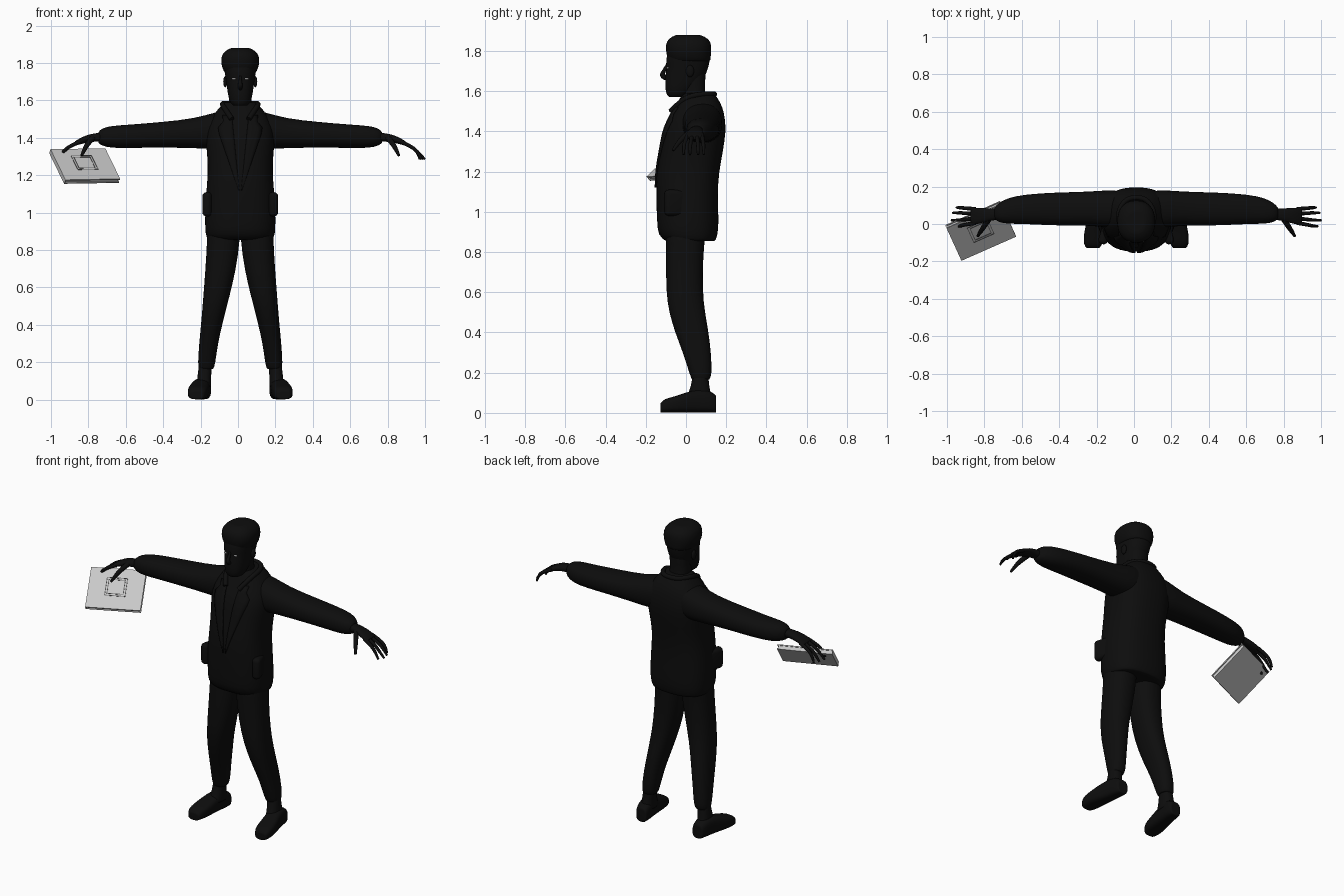
import bpy, bmesh, math
from mathutils import Vector, Matrix

if "Cube" in bpy.data.objects:
    bpy.data.objects.remove(bpy.data.objects["Cube"])

MID = 0.012  # body centre line; the book pushes it off zero


def material(name, level):
    mat = bpy.data.materials.new(name)
    mat.use_nodes = True
    colour = (level, level, level, 1)
    mat.diffuse_color = colour
    mat.node_tree.nodes["Principled BSDF"].inputs["Base Color"].default_value = colour
    return mat


BLACK = material("cloth_black", 0.004)
WHITE = material("eye_white", 0.85)
GREY = material("book_grey", 0.58)
DARK = material("book_line_grey", 0.15)


def finish(name, bm, mat, smooth=True):
    bmesh.ops.recalc_face_normals(bm, faces=bm.faces)
    mesh = bpy.data.meshes.new(name)
    bm.to_mesh(mesh)
    bm.free()
    mesh.materials.append(mat)
    mesh.polygons.foreach_set("use_smooth", [smooth] * len(mesh.polygons))
    obj = bpy.data.objects.new(name, mesh)
    bpy.context.collection.objects.link(obj)
    return obj


def loft(name, rings, axis, mat=BLACK, power=2.3, sides=24):
    """Skin rounded rings (centre, radius_a, radius_b) lying across an axis."""
    bm = bmesh.new()
    plane = {"x": (1, 2), "y": (0, 2), "z": (0, 1)}[axis]
    loops = []
    for centre, ra, rb in rings:
        loop = []
        for i in range(sides):
            t = math.tau * i / sides
            c, s = math.cos(t), math.sin(t)
            p = Vector(centre)
            p[plane[0]] += ra * math.copysign(abs(c) ** (2 / power), c)
            p[plane[1]] += rb * math.copysign(abs(s) ** (2 / power), s)
            loop.append(bm.verts.new(p))
        loops.append(loop)
    for low, high in zip(loops, loops[1:]):
        for i in range(sides):
            j = (i + 1) % sides
            bm.faces.new((low[i], low[j], high[j], high[i]))
    for end in (loops[0], loops[-1]):
        cap = bm.faces.new(end)
        bmesh.ops.inset_region(bm, faces=[cap], thickness=0.006)
    obj = finish(name, bm, mat)
    obj.modifiers.new("Smooth", "SUBSURF").levels = 1
    obj.modifiers["Smooth"].render_levels = 1
    return obj


def upright(name, rows, power=2.3, side=1):
    """Rows of (z, x, half width, front y, back y)."""
    rings = [((MID + side * x, (f + b) / 2, z), w, (b - f) / 2) for z, x, w, f, b in rows]
    return loft(name, rings, "z", power=power)


def tube(name, points, radii, bevel=0.01):
    """Tapered round tube through points."""
    curve = bpy.data.curves.new(name, "CURVE")
    curve.dimensions = "3D"
    curve.bevel_depth = bevel
    curve.bevel_resolution = 2
    curve.use_fill_caps = True
    spline = curve.splines.new("NURBS")
    spline.points.add(len(points) - 1)
    spline.use_endpoint_u = True
    spline.order_u = 3
    for p, co, r in zip(spline.points, points, radii):
        p.co = (*co, 1)
        p.radius = r
    curve.materials.append(BLACK)
    obj = bpy.data.objects.new(name, curve)
    bpy.context.collection.objects.link(obj)


def ball(name, centre, radii, mat=BLACK):
    bm = bmesh.new()
    place = Matrix.Translation(centre) @ Matrix.Diagonal((*radii, 1))
    bmesh.ops.create_uvsphere(bm, u_segments=16, v_segments=10, radius=1, matrix=place)
    return finish(name, bm, mat)


def box(name, size, place, mat, bevel=0):
    bm = bmesh.new()
    bmesh.ops.create_cube(bm, size=1, matrix=place @ Matrix.Diagonal((*size, 1)))
    obj = finish(name, bm, mat, smooth=bevel > 0)
    if bevel:
        mod = obj.modifiers.new("Round", "BEVEL")
        mod.width, mod.segments = bevel, 4
    return obj


# Jacket body
jacket = upright("jacket", [
    (0.855, 0, 0.172, -0.10, 0.145), (0.88, 0, 0.188, -0.14, 0.158),
    (0.95, 0, 0.19, -0.145, 0.165), (1.08, 0, 0.187, -0.15, 0.157),
    (1.2, 0, 0.173, -0.15, 0.165), (1.3, 0, 0.177, -0.13, 0.185),
    (1.4, 0, 0.187, -0.115, 0.2), (1.46, 0, 0.18, -0.09, 0.195),
    (1.52, 0, 0.148, -0.055, 0.185), (1.57, 0, 0.105, -0.03, 0.155),
    (1.59, 0, 0.085, -0.01, 0.14)], power=2.5)

# Neck, head and hair
upright("neck", [(1.5, 0, 0.07, -0.03, 0.11), (1.6, 0, 0.058, -0.02, 0.09),
                 (1.7, 0, 0.06, -0.02, 0.1)])
upright("head", [
    (1.572, 0, 0.035, -0.085, -0.01), (1.585, 0, 0.055, -0.1, 0.02),
    (1.63, 0, 0.066, -0.105, 0.06), (1.68, 0, 0.073, -0.103, 0.1),
    (1.715, 0, 0.078, -0.097, 0.11), (1.75, 0, 0.084, -0.102, 0.12),
    (1.8, 0, 0.09, -0.09, 0.12)])
upright("hair", [
    (1.75, 0, 0.085, -0.085, 0.121), (1.785, 0, 0.102, -0.1, 0.126),
    (1.83, 0, 0.104, -0.103, 0.128), (1.862, 0, 0.088, -0.09, 0.115),
    (1.88, 0, 0.05, -0.05, 0.07)])
tube("nose", [(MID, -0.095, 1.73), (MID, -0.113, 1.695), (MID, -0.12, 1.675),
              (MID, -0.095, 1.662)], [0.6, 1, 1.4, 1])
tube("collar", [(MID + x, y, z) for x, y, z in (
    (-0.045, -0.075, 1.5), (-0.085, -0.02, 1.56), (-0.1, 0.06, 1.585), (-0.06, 0.13, 1.585),
    (0, 0.145, 1.585), (0.06, 0.13, 1.585), (0.1, 0.06, 1.585), (0.085, -0.02, 1.56),
    (0.045, -0.075, 1.5))], [1] * 9, bevel=0.014)


def lapel(name, side):
    bm = bmesh.new()
    rows = []
    for i in range(13):
        t = i / 12
        z = 1.12 + 0.4 * t
        inner = 0.005 + 0.04 * t
        outer = inner + 0.075 * min(1, t * 1.3) * (1 if t < 0.9 else 0.6) + 0.004
        rows.append([bm.verts.new((MID + side * (inner + (outer - inner) * k / 3), -0.3, z))
                     for k in range(4)])
    for a, b in zip(rows, rows[1:]):
        for k in range(3):
            bm.faces.new((a[k], a[k + 1], b[k + 1], b[k]))
    obj = finish(name, bm, BLACK)
    wrap = obj.modifiers.new("Wrap", "SHRINKWRAP")
    wrap.target = jacket
    wrap.wrap_method = "PROJECT"
    wrap.use_project_y = True
    wrap.use_positive_direction = True
    wrap.offset = 0.004
    solid = obj.modifiers.new("Thick", "SOLIDIFY")
    solid.thickness, solid.offset = 0.008, 0


for side, label in ((1, "left"), (-1, "right")):
    # Face and jacket details
    ball(label + "_eye", (MID + side * 0.034, -0.091, 1.716), (0.011, 0.006, 0.005), WHITE)
    ball(label + "_ear", (MID + side * 0.08, 0.02, 1.7), (0.011, 0.02, 0.03))
    lapel(label + "_lapel", side)
    turn = Matrix.Rotation(side * 0.3, 4, "Z")
    box(label + "_pocket", (0.05, 0.13, 0.13),
        Matrix.Translation((MID + side * 0.165, -0.045, 1.045)) @ turn, BLACK, 0.022)

    # Sleeve and hand: rows of (x, z, y, half depth, half height)
    def across(name, rows):
        loft(label + name, [((MID + side * x, y, z), ry, rz) for x, z, y, ry, rz in rows], "x")

    across("_sleeve", [
        (0.05, 1.45, 0.08, 0.09, 0.1), (0.13, 1.44, 0.08, 0.105, 0.1),
        (0.24, 1.424, 0.083, 0.09, 0.08), (0.42, 1.417, 0.08, 0.09, 0.068),
        (0.59, 1.408, 0.08, 0.08, 0.063), (0.69, 1.405, 0.07, 0.07, 0.06),
        (0.74, 1.405, 0.06, 0.05, 0.047), (0.757, 1.402, 0.058, 0.03, 0.03)])
    across("_palm", [
        (0.72, 1.405, 0.055, 0.03, 0.026), (0.78, 1.403, 0.05, 0.032, 0.022),
        (0.83, 1.393, 0.045, 0.042, 0.02), (0.87, 1.376, 0.042, 0.046, 0.015),
        (0.885, 1.37, 0.042, 0.042, 0.01)])
    fingers = (("little", 0.08, 0.088, 0.96), ("ring", 0.055, 0.06, 0.98),
               ("middle", 0.03, 0.02, 0.988), ("index", 0.006, -0.012, 0.97))
    for finger, base, tip, reach in fingers:
        points = [(0.86, base, 1.378), (0.91, (base + tip) / 2, 1.357),
                  (0.95, tip, 1.325), (reach, tip, 1.285)]
        tube(f"{label}_{finger}_finger", [(MID + side * x, y, z) for x, y, z in points],
             [1.1, 1, 0.9, 0.6])
    thumb = [(0.79, 0.025, 1.4), (0.815, -0.015, 1.37), (0.835, -0.045, 1.335),
             (0.848, -0.065, 1.305)]
    tube(label + "_thumb", [(MID + side * x, y, z) for x, y, z in thumb], [1.6, 1.4, 1.1, 0.7])

    # Trouser leg, ankle and shoe
    upright(label + "_trouser_leg", [
        (0.165, 0.182, 0.038, 0.03, 0.115), (0.185, 0.181, 0.047, 0.02, 0.13),
        (0.3, 0.17, 0.05, -0.015, 0.125), (0.4, 0.153, 0.057, -0.055, 0.113),
        (0.5, 0.137, 0.065, -0.085, 0.095), (0.6, 0.119, 0.075, -0.1, 0.083),
        (0.78, 0.094, 0.087, -0.1, 0.085), (0.92, 0.088, 0.088, -0.1, 0.1)], side=side)
    upright(label + "_ankle", [(0.07, 0.195, 0.04, 0.0, 0.13), (0.13, 0.192, 0.036, 0.025, 0.115),
                               (0.2, 0.185, 0.035, 0.035, 0.11)], side=side)
    shoe = [(-0.128, 0.232, 0.035, 0.022), (-0.11, 0.231, 0.05, 0.034), (-0.06, 0.226, 0.056, 0.039),
            (0, 0.217, 0.052, 0.05), (0.06, 0.206, 0.046, 0.058), (0.12, 0.198, 0.045, 0.055),
            (0.15, 0.195, 0.034, 0.042)]
    loft(label + "_shoe", [((MID + side * x, y, h + 0.002), w, h) for y, x, w, h in shoe],
         "y", power=3)

# Book, tilted under the right hand
u = Vector((0.295, 0.13, 0.005)).normalized()
v = Vector((-0.07, 0.18, 0.165))
n = u.cross(v).normalized()
v = n.cross(u)
frame = Matrix((u, v, n)).transposed().to_4x4()
frame.translation = (-0.816, -0.045, 1.26)
WIDE, DEEP = 0.32, 0.252


def on_book(x, y, z):
    return frame @ Matrix.Translation((x, y, z))


box("book_front_cover", (WIDE, DEEP, 0.006), on_book(0, 0, -0.003), GREY)
box("book_back_cover", (WIDE, DEEP, 0.006), on_book(0, 0, -0.025), GREY)
box("book_pages", (WIDE - 0.012, DEEP - 0.012, 0.018), on_book(0, 0, -0.014), GREY)
box("book_spine", (0.006, DEEP, 0.024), on_book(-WIDE / 2 + 0.003, 0, -0.014), GREY)
for label, w, d in (("outer", 0.118, 0.112), ("inner", 0.094, 0.088)):
    for s in (1, -1):
        box(label + "_cover_line", (w, 0.004, 0.004), on_book(0, 0.012 + s * d / 2, 0), DARK)
        box(label + "_cover_edge", (0.004, d, 0.004), on_book(s * w / 2, 0.012, 0), DARK)
